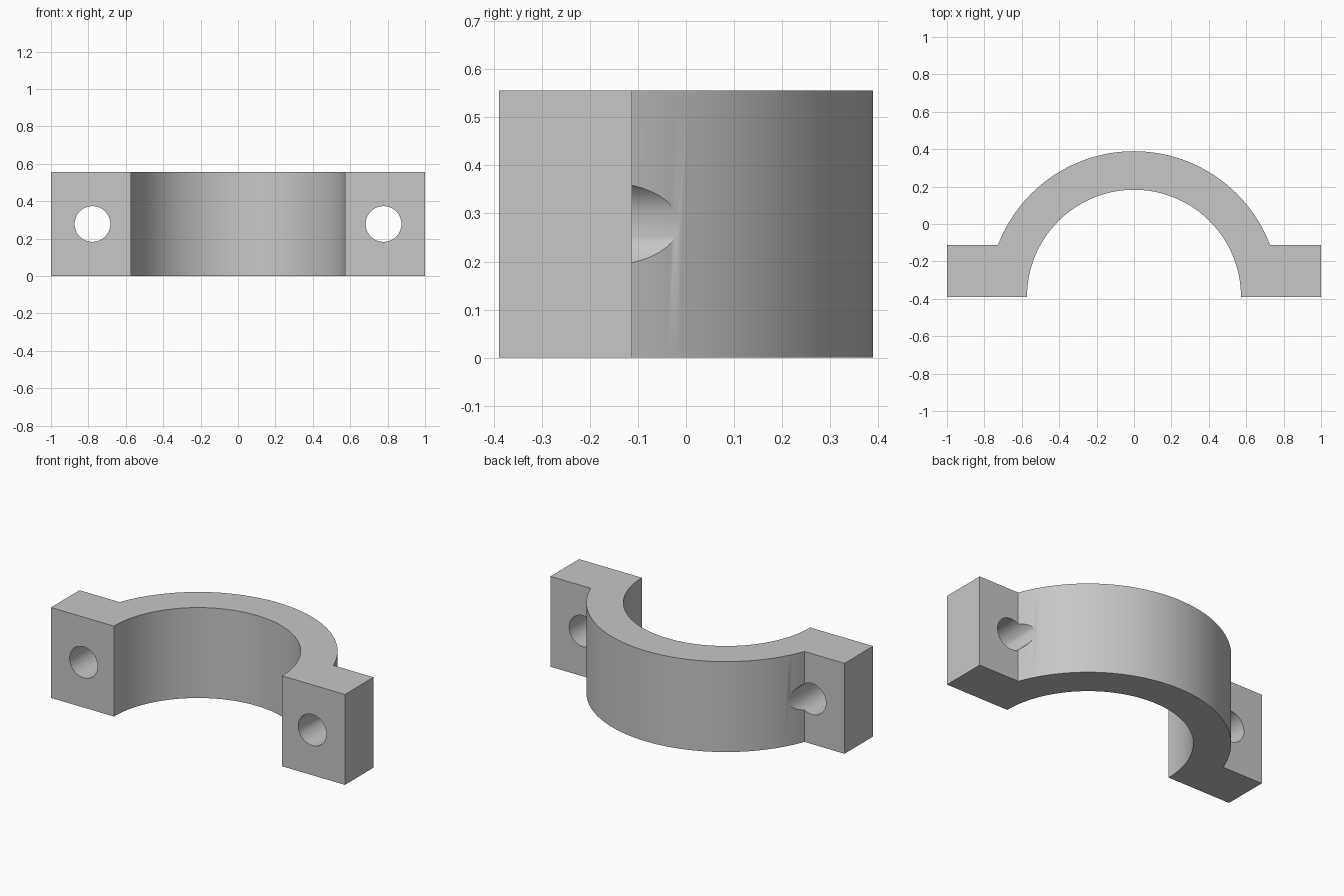
import bpy
import bmesh
from math import pi, sin, cos, asin, radians

if "Cube" in bpy.data.objects:
    bpy.data.objects.remove(bpy.data.objects["Cube"], do_unlink=True)

HEIGHT = 0.556
BASE_Y = -0.389       # split face, also the arc centre
EAR_DEPTH = 0.277
INNER_R, OUTER_R = 0.572, 0.778
HOLE_X, HOLE_R = 0.778, 0.0955
SEGMENTS = 72

grey = bpy.data.materials.new("light_grey")
grey.use_nodes = True
colour = (0.57, 0.57, 0.57, 1)
grey.diffuse_color = colour
grey.node_tree.nodes["Principled BSDF"].inputs["Base Color"].default_value = colour


def arc(radius, start, end):
    """Points on an arc about the clamp axis."""
    angles = [start + (end - start) * i / SEGMENTS for i in range(SEGMENTS + 1)]
    return [(radius * cos(a), BASE_Y + radius * sin(a)) for a in angles]


# Half clamp: outer arc, flat ears and inner arc in one extruded profile
ear_angle = asin(EAR_DEPTH / OUTER_R)
ear_top = BASE_Y + EAR_DEPTH
profile = [(1, BASE_Y), (1, ear_top)]
profile += arc(OUTER_R, ear_angle, pi - ear_angle)
profile += [(-1, ear_top), (-1, BASE_Y)]
profile += arc(INNER_R, pi, 0)

bm = bmesh.new()
face = bm.faces.new([bm.verts.new((x, y, 0)) for x, y in profile])
extruded = bmesh.ops.extrude_face_region(bm, geom=[face])
top = [v for v in extruded["geom"] if isinstance(v, bmesh.types.BMVert)]
bmesh.ops.translate(bm, verts=top, vec=(0, 0, HEIGHT))
bmesh.ops.recalc_face_normals(bm, faces=bm.faces)
mesh = bpy.data.meshes.new("half_clamp")
bm.to_mesh(mesh)
bm.free()
mesh.materials.append(grey)
clamp = bpy.data.objects.new("half_clamp", mesh)
bpy.context.collection.objects.link(clamp)

# Bolt holes through both ears, grazing the outer arc
cutters = []
for side, name in ((-1, "right"), (1, "left")):
    bpy.ops.mesh.primitive_cylinder_add(
        vertices=48, radius=HOLE_R, depth=2,
        location=(side * HOLE_X, 0, HEIGHT / 2), rotation=(pi / 2, 0, 0))
    cutter = bpy.context.object
    cutter.name = name + "_bolt_hole_cutter"
    cutter.data.materials.append(grey)
    cutter.hide_render = True
    cutters.append(cutter)
    cut = clamp.modifiers.new(name + "_bolt_hole", "BOOLEAN")
    cut.operation = "DIFFERENCE"
    cut.solver = "EXACT"
    cut.object = cutter

# Apply the cuts and remove the helpers
bpy.ops.object.select_all(action="DESELECT")
clamp.select_set(True)
bpy.context.view_layer.objects.active = clamp
for modifier in list(clamp.modifiers):
    bpy.ops.object.modifier_apply(modifier=modifier.name)
for cutter in cutters:
    bpy.data.objects.remove(cutter, do_unlink=True)

bpy.ops.object.shade_smooth_by_angle(angle=radians(30))
